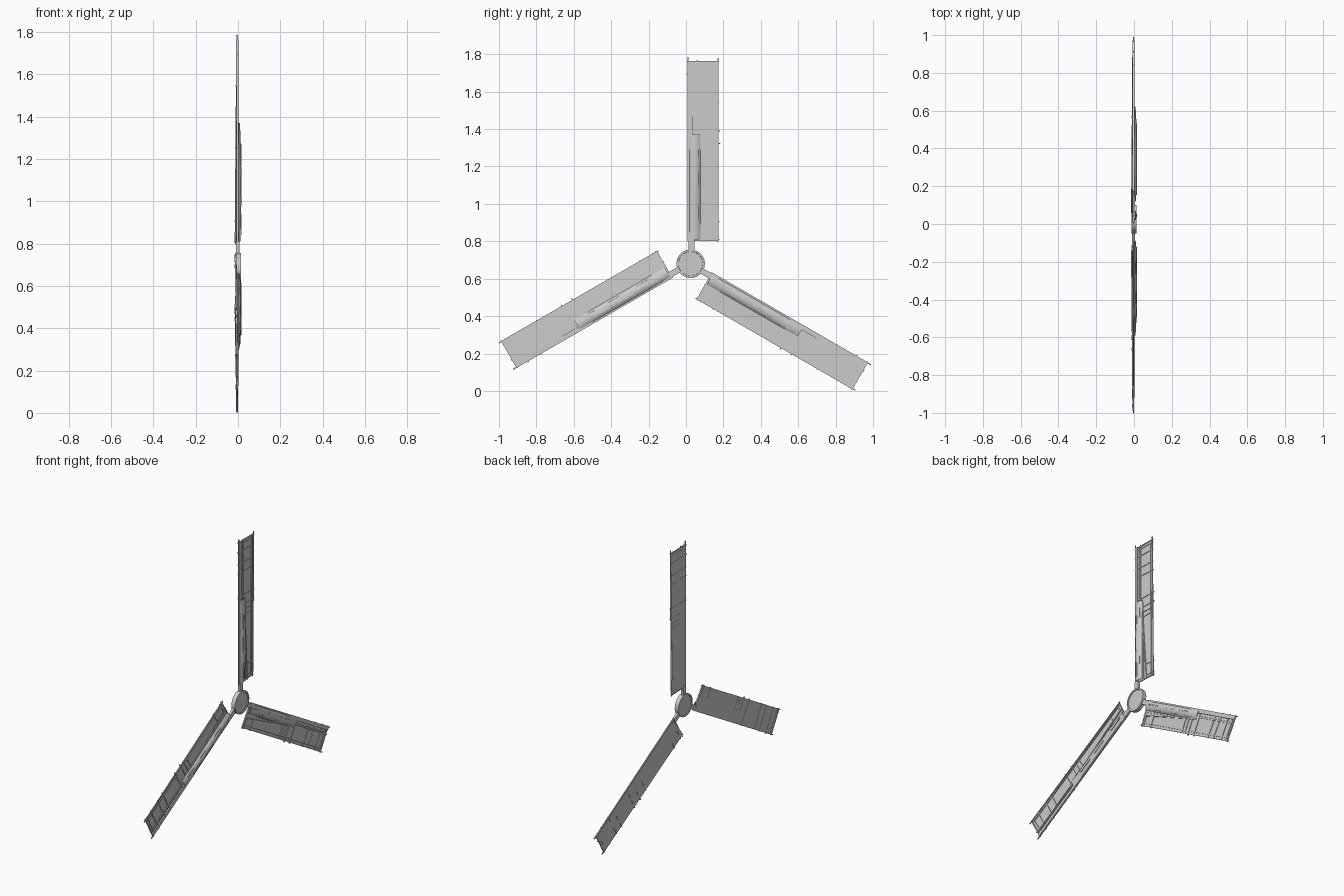
import bpy, bmesh, math
from mathutils import Vector

if "Cube" in bpy.data.objects:
    bpy.data.objects.remove(bpy.data.objects["Cube"])

HUB = Vector((0, 0.025, 0.68))   # rotor centre; blades are modelled pointing +z from it


def finish(bm, name, loc=HUB, rot=0):
    bmesh.ops.recalc_face_normals(bm, faces=bm.faces)
    me = bpy.data.meshes.new(name)
    bm.to_mesh(me)
    bm.free()
    return place(me, name, rot)


def place(me, name, rot):
    ob = bpy.data.objects.new(name, me)
    bpy.context.collection.objects.link(ob)
    ob.location = HUB
    ob.rotation_euler = (rot, 0, 0)
    return ob


def bar(bm, a, b, w, d):
    """Box beam from a to b; w across the blade, d along x."""
    a, b = Vector(a), Vector(b)
    t = (b - a).normalized()
    side = t.cross(Vector((1, 0, 0))).normalized() * w / 2
    dep = side.cross(t).normalized() * d / 2
    v = [bm.verts.new(p + s * side + q * dep) for p in (a, b)
         for s, q in ((-1, -1), (1, -1), (1, 1), (-1, 1))]
    for f in ((0, 1, 2, 3), (7, 6, 5, 4), (0, 4, 5, 1), (1, 5, 6, 2), (2, 6, 7, 3), (3, 7, 4, 0)):
        bm.faces.new([v[i] for i in f])


def sheet(bm, point, nu, nv, thick):
    """Thin closed panel following point(i, j), i and j in 0..1."""
    layers = []
    for off in (0, thick):
        layers.append([[bm.verts.new(point(i / nu, j / nv) + Vector((off, 0, 0)))
                        for i in range(nu + 1)] for j in range(nv + 1)])
    for g in layers:
        for j in range(nv):
            for i in range(nu):
                bm.faces.new((g[j][i], g[j][i + 1], g[j + 1][i + 1], g[j + 1][i]))
    p, q = layers
    for j in range(nv):
        for i in (0, nu):
            bm.faces.new((p[j][i], p[j + 1][i], q[j + 1][i], q[j][i]))
    for i in range(nu):
        for j in (0, nv):
            bm.faces.new((p[j][i], p[j][i + 1], q[j][i + 1], q[j][i]))


def sail_x(u, v):
    """Twist: the trailing edge falls back towards the root."""
    k = max(0, min(1, (1.1 - v) / 0.98))
    return -0.006 - 0.008 * k * max(0, u) / 0.15


def build_blade():
    parts = {}
    # main spar
    bm = bmesh.new()
    bar(bm, (-0.002, 0.004, 0.06), (-0.002, 0.004, 0.13), 0.032, 0.016)
    bar(bm, (-0.002, -0.002, 0.12), (-0.003, -0.002, 1.085), 0.022, 0.011)
    parts["blade_spar"] = bm

    # sail panel
    bm = bmesh.new()

    def sail(i, j):
        v = 0.122 + j * 0.963
        u0 = 0.022 if v < 0.15 else -0.012
        u = u0 + i * (0.146 - u0)
        return Vector((sail_x(u, v) - 0.002, u, v))
    sheet(bm, sail, 6, 24, 0.003)
    parts["sail"] = bm

    # leading fairing, bulging forward on the inner half
    bm = bmesh.new()

    def fairing(i, j):
        v = 0.13 + j * 0.56
        rise = 0.45 + 0.55 * math.sin(math.pi * min(1, 0.08 + 0.9 * j)) ** 0.6
        return Vector((-0.003 + 0.017 * rise * math.sin(math.pi * i) ** 0.8 if 0 < i < 1
                       else -0.003, -0.012 + i * 0.064, v))
    sheet(bm, fairing, 6, 14, 0.002)
    parts["leading_fairing"] = bm

    # lengthwise laths
    bm = bmesh.new()
    for u, v0, v1 in ((-0.014, 0.12, 1.105), (0.146, 0.115, 1.10), (0.128, 0.13, 1.08),
                      (0.034, 0.66, 1.09), (0.024, 0.66, 1.07)):
        bar(bm, (sail_x(u, v0) + 0.003, u, v0), (sail_x(u, v1) + 0.003, u, v1), 0.006, 0.006)
    # slanted inner edge of the cloth
    for u0, u1 in ((0.084, 0.046), (0.06, 0.052)):
        bar(bm, (-0.007, u0, 0.12), (-0.003, u1, 0.68), 0.006, 0.006)
    parts["long_laths"] = bm

    # cross bars, some poking past the edges
    bm = bmesh.new()
    for v, u0, u1, tilt in ((1.08, -0.02, 0.152, 0), (1.062, -0.01, 0.15, 0),
                            (1.015, -0.022, 0.150, -0.003), (0.932, -0.02, 0.15, -0.005),
                            (0.872, -0.016, 0.152, -0.006), (0.705, -0.018, 0.156, 0.004),
                            (0.64, 0.05, 0.158, 0.003), (0.605, 0.055, 0.148, 0),
                            (0.57, 0.055, 0.146, 0.003), (0.225, 0.075, 0.153, 0),
                            (0.145, 0.08, 0.152, 0.003), (0.125, 0.03, 0.153, 0.004)):
        bar(bm, (sail_x(u0, v) + 0.001, u0, v), (sail_x(u1, v) + 0.001, u1, v + tilt), 0.006, 0.008)
    parts["cross_bars"] = bm

    # short slats along the fairing
    bm = bmesh.new()
    for v in (0.16, 0.34, 0.49):
        bar(bm, (0.015, 0.014, v), (0.015, 0.014, v + 0.1), 0.009, 0.004)
    for v in (0.24, 0.42, 0.57):
        bar(bm, (0.009, 0.038, v), (0.009, 0.038, v + 0.07), 0.005, 0.004)
    parts["fairing_slats"] = bm
    return parts


# three blades sharing the same meshes
for name, bm in build_blade().items():
    first = finish(bm, name + "_1")
    for k in (1, 2):
        place(first.data, f"{name}_{k + 1}", -k * math.tau / 3)

# hub: lathed disc with a raised rim on both faces
bm = bmesh.new()
profile = [(0, -0.010), (0.065, -0.010), (0.066, -0.014), (0.076, -0.014),
           (0.076, 0.014), (0.066, 0.014), (0.065, 0.010), (0, 0.010)]
vs = [bm.verts.new((x, r, 0)) for r, x in profile]
es = [bm.edges.new(p) for p in zip(vs, vs[1:])]
bmesh.ops.spin(bm, geom=vs + es, cent=(0, 0, 0), axis=(1, 0, 0),
               angle=math.tau, steps=40)
bmesh.ops.remove_doubles(bm, verts=bm.verts, dist=0.0002)
hub = finish(bm, "hub")
bpy.context.view_layer.objects.active = hub
hub.select_set(True)
bpy.ops.object.shade_smooth_by_angle()
